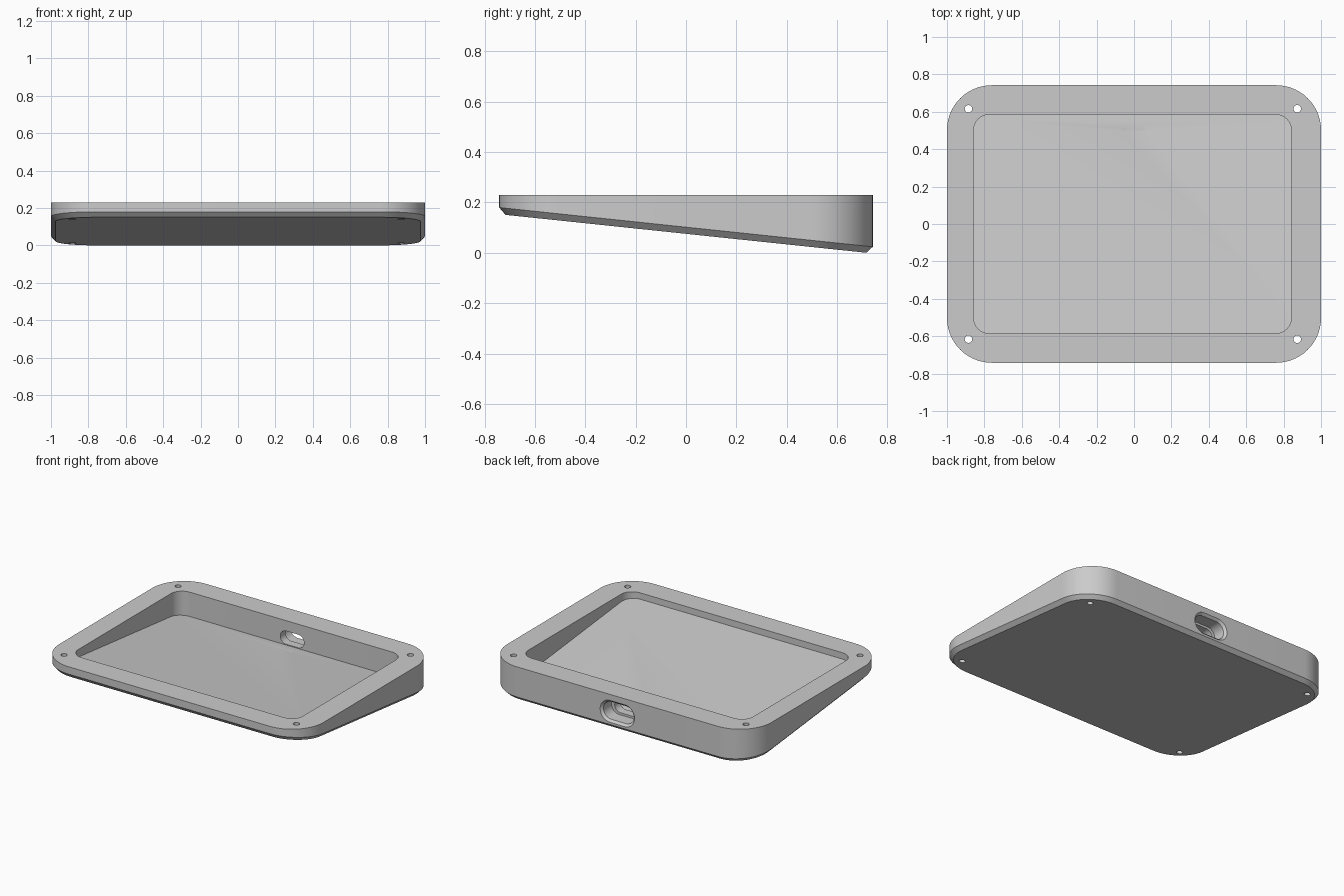
import bpy, bmesh, math

cube = bpy.data.objects.get("Cube")
if cube:
    bpy.data.objects.remove(cube, do_unlink=True)

TOP = 0.23
SLOPE = 0.105          # rise of the underside towards the front

grey = bpy.data.materials.new("light grey plastic")
grey.use_nodes = True
grey.diffuse_color = (0.6, 0.6, 0.6, 1)
grey.node_tree.nodes["Principled BSDF"].inputs["Base Color"].default_value = (0.6, 0.6, 0.6, 1)


def rounded(w, d, r, cx=0, cy=0, steps=14):
    """Outline of a rounded rectangle with half sizes w and d."""
    pts = []
    for k, (sx, sy) in enumerate([(1, 1), (-1, 1), (-1, -1), (1, -1)]):
        for i in range(steps + 1):
            a = math.pi / 2 * (k + i / steps)
            pts.append((cx + sx * (w - r) + r * math.cos(a),
                        cy + sy * (d - r) + r * math.sin(a)))
    return pts


def flat(outline, z):
    return [(x, y, z) for x, y in outline]


def sloped(outline, z):
    return [(x, y, z - SLOPE * y) for x, y in outline]


def upright(outline, y):
    return [(x, y, z) for x, z in outline]


def loft(name, rings):
    """Closed solid through a list of equal-length rings."""
    bm = bmesh.new()
    loops = [[bm.verts.new(p) for p in ring] for ring in rings]
    n = len(loops[0])
    for a, b in zip(loops, loops[1:]):
        for i in range(n):
            j = (i + 1) % n
            bm.faces.new((a[i], a[j], b[j], b[i]))
    bm.faces.new(loops[0][::-1])
    bm.faces.new(loops[-1])
    bmesh.ops.remove_doubles(bm, verts=bm.verts, dist=1e-5)
    bmesh.ops.recalc_face_normals(bm, faces=bm.faces)
    mesh = bpy.data.meshes.new(name)
    bm.to_mesh(mesh)
    bm.free()
    mesh.materials.append(grey)
    obj = bpy.data.objects.new(name, mesh)
    bpy.context.collection.objects.link(obj)
    return obj


# Wedge body with a chamfered lower edge
outer = rounded(1, 0.742, 0.24)
under = rounded(0.975, 0.717, 0.215)
body = loft("wedge_tray", [sloped(under, 0.0755), sloped(outer, 0.102), flat(outer, TOP)])

# Tray cavity with a floor parallel to the underside
pocket = rounded(0.85, 0.585, 0.085, cx=-0.008)
cutters = [loft("cavity_cutter", [sloped(pocket, 0.125), flat(pocket, TOP + 0.1)])]

# Screw holes in the corners
for x in (-0.885, 0.873):
    for y in (-0.616, 0.616):
        hole = rounded(0.02, 0.02, 0.02, x, y, steps=6)
        cutters.append(loft("screw_hole_cutter", [flat(hole, -0.1), flat(hole, TOP + 0.1)]))

# Cable port: chamfered plug recess, then a smaller slot through the wall
PORT = 0.114
lip = rounded(0.13, 0.075, 0.0749, 0, PORT)
recess = rounded(0.115, 0.06, 0.0599, 0, PORT)
slot = rounded(0.09, 0.045, 0.0449, 0, PORT)
cutters.append(loft("plug_recess_cutter", [
    upright(recess, 0.642), upright(recess, 0.727), upright(lip, 0.742), upright(lip, 0.8)]))
cutters.append(loft("cable_slot_cutter", [upright(slot, 0.5), upright(slot, 0.7)]))

# Cut everything out of the body and bake the result
for c in cutters:
    c.hide_render = True
    mod = body.modifiers.new(c.name, 'BOOLEAN')
    mod.operation = 'DIFFERENCE'
    mod.solver = 'EXACT'
    mod.object = c
deps = bpy.context.evaluated_depsgraph_get()
baked = bpy.data.meshes.new_from_object(body.evaluated_get(deps))
body.modifiers.clear()
body.data = baked
for c in cutters:
    bpy.data.objects.remove(c, do_unlink=True)

# Smooth the rounded corners, keep the edges crisp
bpy.ops.object.select_all(action='DESELECT')
body.select_set(True)
bpy.context.view_layer.objects.active = body
bpy.ops.object.shade_smooth_by_angle(angle=math.radians(25))
